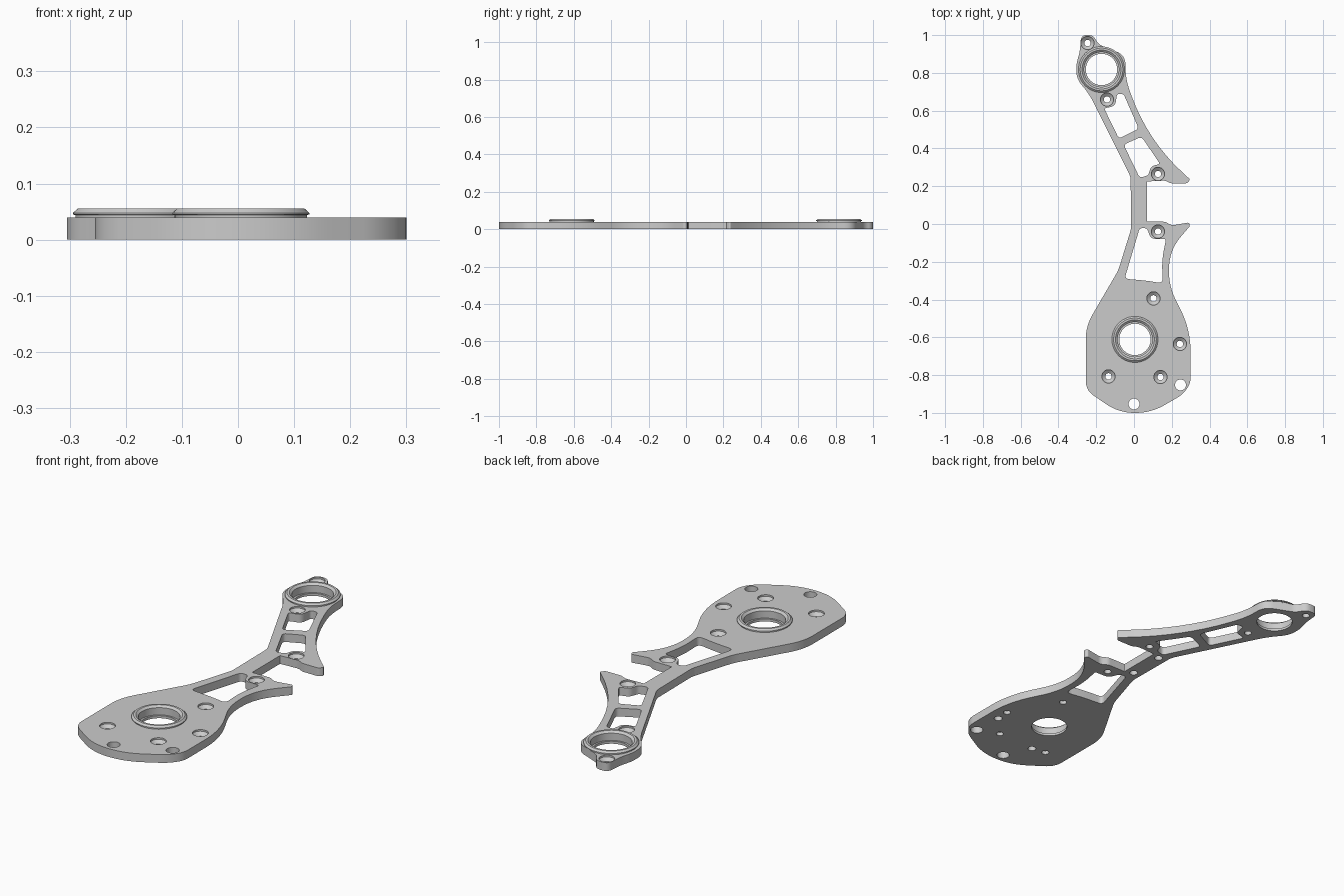
import bpy, bmesh, math
from mathutils import Vector

cube = bpy.data.objects.get("Cube")
if cube:
    bpy.data.objects.remove(cube)

THICK = 0.04

grey = bpy.data.materials.new("satin grey")
grey.use_nodes = True
colour = (0.6, 0.6, 0.6, 1)
grey.diffuse_color = colour
grey.node_tree.nodes["Principled BSDF"].inputs["Base Color"].default_value = colour


def rounded(corners, steps=8):
    """Closed outline whose corners (x, y, reach) are softened by quadratic curves."""
    out = []
    for i, (x, y, reach) in enumerate(corners):
        p = Vector((x, y))
        a, b = Vector(corners[i - 1][:2]), Vector(corners[(i + 1) % len(corners)][:2])
        # never let neighbouring curves run past each other
        start = p + (a - p).normalized() * min(reach, (a - p).length * .9)
        end = p + (b - p).normalized() * min(reach, (b - p).length * .9)
        for k in range(steps + 1):
            t = k / steps
            out.append(start * (1 - t) ** 2 + p * 2 * t * (1 - t) + end * t * t)
    return out


def prism(bm, outline, low, high):
    bottom, top = [[bm.verts.new((p.x, p.y, z)) for p in outline] for z in (low, high)]
    bm.faces.new(bottom[::-1])
    bm.faces.new(top)
    for i in range(len(outline)):
        bm.faces.new((bottom[i - 1], bottom[i], top[i], top[i - 1]))


def lathe(bm, centre, profile, closed, sides=48):
    """Spin (radius, z) points about a vertical axis; open profiles get flat caps."""
    rings = []
    for r, z in profile:
        rings.append([bm.verts.new((centre[0] + r * math.cos(math.tau * i / sides),
                                    centre[1] + r * math.sin(math.tau * i / sides), z))
                      for i in range(sides)])
    pairs = list(zip(rings, rings[1:]))
    if closed:
        pairs.append((rings[-1], rings[0]))
    else:
        bm.faces.new(rings[0])
        bm.faces.new(rings[-1])
    for a, b in pairs:
        for i in range(sides):
            j = (i + 1) % sides
            bm.faces.new((a[i], a[j], b[j], b[i]))


def finish(bm, name):
    bmesh.ops.recalc_face_normals(bm, faces=bm.faces)
    mesh = bpy.data.meshes.new(name)
    bm.to_mesh(mesh)
    bm.free()
    mesh.materials.append(grey)
    ob = bpy.data.objects.new(name, mesh)
    bpy.context.collection.objects.link(ob)
    return ob


def smooth(ob):
    bpy.ops.object.select_all(action="DESELECT")
    ob.select_set(True)
    bpy.context.view_layer.objects.active = ob
    bpy.ops.object.shade_smooth_by_angle(angle=math.radians(30))


# Plate outline, anticlockwise from the lower left
outline = rounded([
    (-.255, -.88, .05), (-.08, -1, .084), (.09, -1, .084), (.255, -.905, .035), (.3, -.845, .035),
    (.3, -.56, .12), (.185, -.33, .08), (.185, -.14, .1), (.297, -.01, .008),
    (.29, .008, .008), (.2, -.008, .015), (.165, .012, .012), (.068, .012, .004),
    (.068, .225, .004), (.165, .23, .012), (.195, .215, .012), (.28, .215, .01),
    (.298, .235, .01), (.075, .44, .25), (-.045, .765, .07), (-.045, .893, .05),
    (-.19, .952, .025), (-.215, 1, .026), (-.28, 1, .03), (-.287, .91, .03),
    (-.305, .85, .028), (-.305, .77, .04), (-.235, .685, .05), (-.018, .25, .02),
    (-.015, -.025, .02), (-.083, -.245, .03), (-.255, -.54, .07)])

# Openings in the arms
windows = [
    [(.03, -.022, .015), (-.05, -.29, .025), (.07, -.3, .05), (.153, -.315, .03),
     (.147, -.19, .06), (.17, -.08, .012), (.09, -.078, .022), (.068, -.022, .015)],
    [(.04, .462, .02), (-.055, .42, .02), (.03, .245, .018), (.075, .257, .014),
     (.09, .305, .02), (.138, .318, .012)],
    [(-.055, .688, .014), (-.09, .688, .012), (-.1, .625, .022), (-.158, .612, .014),
     (-.08, .452, .02), (.025, .505, .02)]]

bearings = [(-.172, .818), (.005, -.611)]
screws = [(-.246, .958), (-.143, .659), (.127, .265), (.127, -.04),
          (.103, -.394), (.243, -.635), (-.135, -.807), (.14, -.81)]
plain_holes = [(0, -.953), (.246, -.852)]
blind_holes = [(.027, .03), (.027, .21), (.238, -.705), (-.064, -.82)]

bm = bmesh.new()
prism(bm, outline, 0, THICK)
plate = finish(bm, "plate")

# All cutters in one helper mesh
bm = bmesh.new()
for w in windows:
    prism(bm, rounded(w, 6), -.05, .1)
for c in bearings:
    lathe(bm, c, [(.1, -.05), (.1, .1)], False, 64)
for c in screws:
    lathe(bm, c, [(.017, -.05), (.017, .018), (.035, .032), (.035, .1)], False, 32)
for c in plain_holes:
    lathe(bm, c, [(.029, -.05), (.029, .1)], False, 32)
for c in blind_holes:
    lathe(bm, c, [(.019, -.05), (.019, .025)], False, 32)
cutter = finish(bm, "plate_cutter")
cutter.hide_render = True

cut = plate.modifiers.new("openings", "BOOLEAN")
cut.object = cutter
cut.operation = "DIFFERENCE"
cut.solver = "EXACT"
bpy.context.view_layer.objects.active = plate
bpy.ops.object.modifier_apply(modifier=cut.name)
bpy.data.objects.remove(cutter)
smooth(plate)

# Raised bearing collars with a stepped, chamfered bore
collar = [(.1, 0), (.1, THICK), (.118, THICK), (.118, .044), (.122, .045), (.122, .048),
          (.113, .056), (.103, .056), (.092, .047), (.092, .012), (.083, .012), (.083, 0)]
for name, c in zip(("upper_bearing_collar", "lower_bearing_collar"), bearings):
    bm = bmesh.new()
    lathe(bm, c, collar, True, 64)
    smooth(finish(bm, name))
